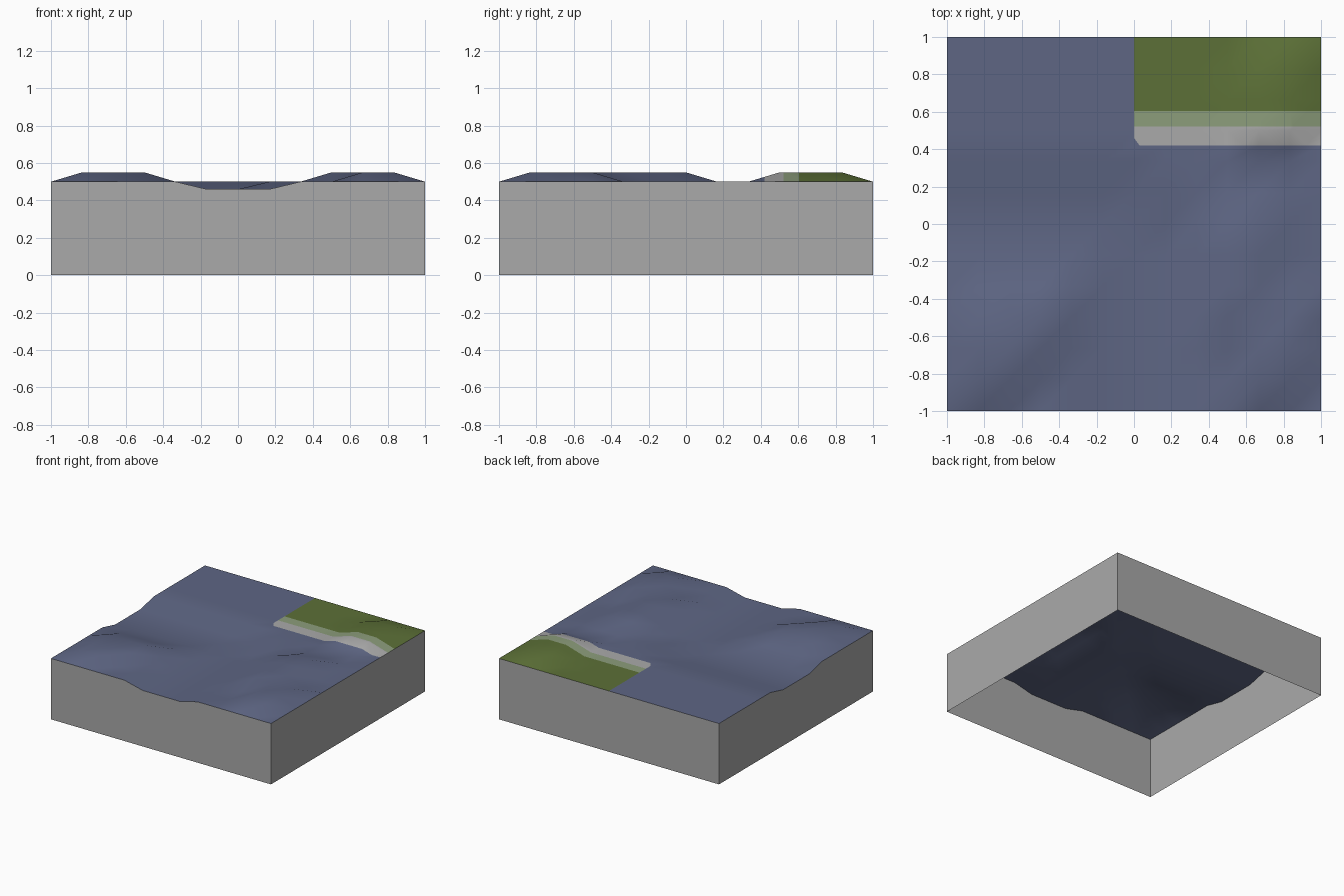
import bpy, bmesh
from mathutils import Vector

if "Cube" in bpy.data.objects:
    bpy.data.objects.remove(bpy.data.objects["Cube"])

N = 12                      # cells per side
S = 2 / N                   # cell size


def mat(name, rgb):
    m = bpy.data.materials.new(name)
    m.diffuse_color = (*rgb, 1)
    m.use_nodes = True
    m.node_tree.nodes["Principled BSDF"].inputs["Base Color"].default_value = m.diffuse_color
    return m


blue = mat("water_blue", (0.112, 0.133, 0.231))
green = mat("grass_green", (0.107, 0.162, 0.038))
pale = mat("pale_green", (0.262, 0.337, 0.198))
grey = mat("stone_grey", (0.40, 0.40, 0.40))


def height(i, j):
    """Height at grid point, counted in cells from the centre."""
    hill_a = -5 <= i <= -3 and -5 <= j <= -3 and (i, j) != (-3, -5)
    hill_b = 3 <= i <= 4 and -3 <= j <= 0
    hill_c = 4 <= i <= 5 and -5 <= j <= -3
    hill_d = 4 <= i <= 5 and 3 <= j <= 5
    if hill_a or hill_b or hill_c or hill_d:
        return 0.55
    channel = (i <= 1 and abs(j) <= 1) or (abs(i) <= 1 and j <= 1)
    if channel and (i, j) != (1, 1):
        return 0.46
    return 0.5


def point(i, j):
    return Vector((i * S, j * S, height(i, j)))


def finish(bm, name, mats):
    me = bpy.data.meshes.new(name)
    bm.to_mesh(me)
    bm.free()
    for m in mats:
        me.materials.append(m)
    ob = bpy.data.objects.new(name, me)
    bpy.context.collection.objects.link(ob)
    return ob


# Rolling top surface, split along one diagonal per cell
H = N // 2
bm = bmesh.new()
v = {(i, j): bm.verts.new(point(i, j))
     for i in range(-H, H + 1) for j in range(-H, H + 1)}
for i in range(-H, H):
    for j in range(-H, H):
        a, b, c, d = v[i, j], v[i + 1, j], v[i + 1, j + 1], v[i, j + 1]
        bm.faces.new((a, b, c))
        bm.faces.new((a, c, d))


# Cut the shore bands into the surface
def cut(co, no, test):
    fs = [f for f in bm.faces if test(f.calc_center_median())]
    geom = set(fs)
    for f in fs:
        geom.update(f.edges)
        geom.update(f.verts)
    bmesh.ops.bisect_plane(bm, geom=list(geom), plane_co=co, plane_no=no, dist=1e-5)


for y in (0.42, 0.52, 0.605):
    cut((0, y, 0), (0, 1, 0), lambda c: c.x > 0 and c.y > 0.3)
cut((0.03, 0.42, 0), (0.8, 0.6, 0), lambda c: 0 < c.x < S and 0.42 < c.y < 0.52)

for f in bm.faces:
    c = f.calc_center_median()
    f.smooth = True
    if c.x > 0 and c.y > 0.42 and 0.8 * (c.x - 0.03) + 0.6 * (c.y - 0.42) > 0:
        f.material_index = 1 if c.y > 0.605 else 2 if c.y > 0.52 else 3
finish(bm, "rolling_surface", [blue, green, pale, grey])

# Side walls, open underneath, following the rim
bm = bmesh.new()
corners = [(-H, -H), (H, -H), (H, H), (-H, H)]
for k, (i0, j0) in enumerate(corners):
    i1, j1 = corners[(k + 1) % 4]
    rim = [point(i0 + (i1 - i0) * t // N, j0 + (j1 - j0) * t // N) for t in range(N + 1)]
    for p, q in zip(rim, rim[1:]):
        bm.faces.new([bm.verts.new(w) for w in
                      (Vector((p.x, p.y, 0)), Vector((q.x, q.y, 0)), q, p)])
bmesh.ops.remove_doubles(bm, verts=bm.verts, dist=1e-4)
finish(bm, "side_walls", [grey])
